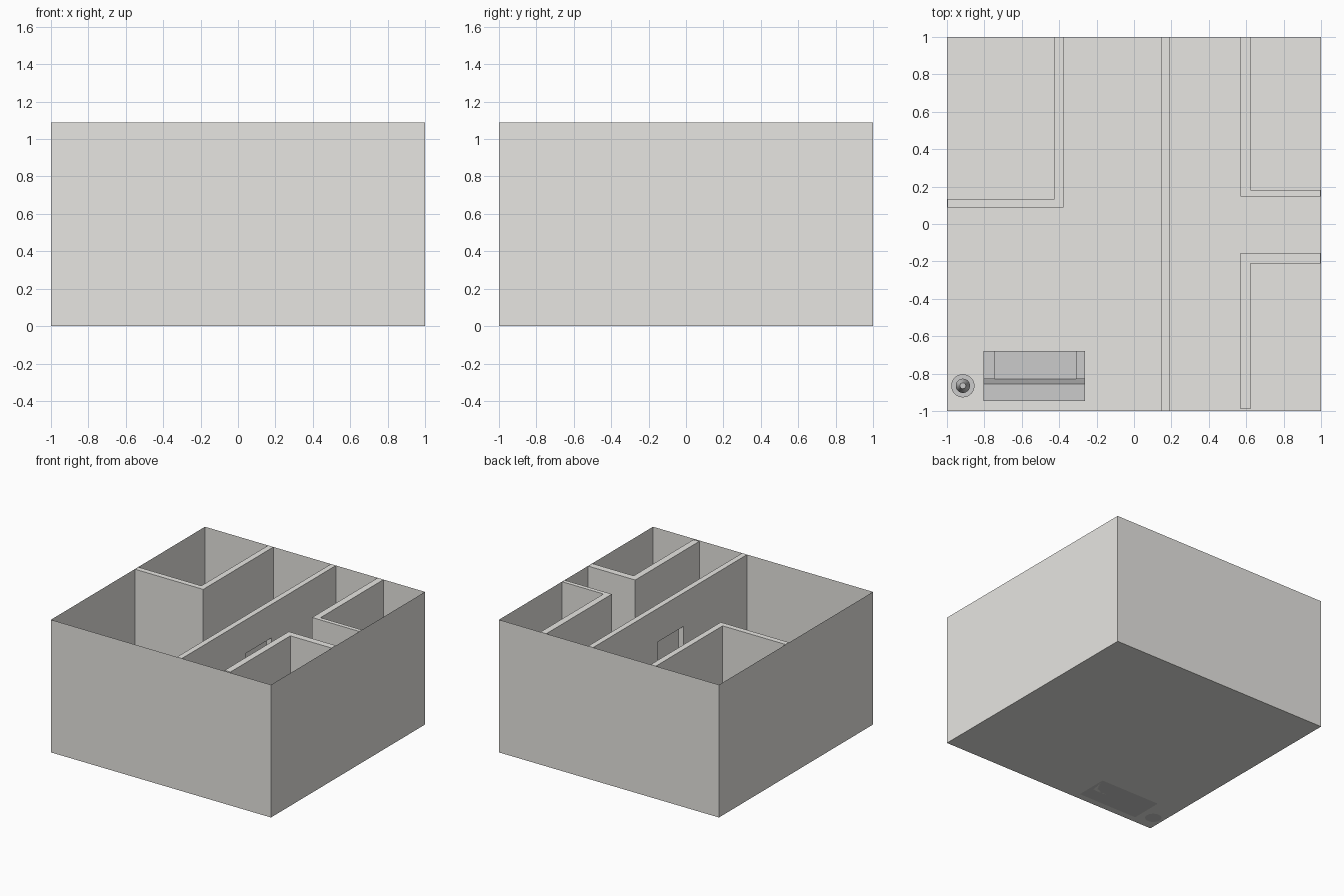
import bpy, bmesh

if "Cube" in bpy.data.objects:
    bpy.data.objects.remove(bpy.data.objects["Cube"])

H = 1.09  # wall height

# Off-white plaster for shell and partitions
plaster = bpy.data.materials.new("plaster")
plaster.diffuse_color = (.8, .79, .76, 1)
plaster.use_nodes = True
plaster.node_tree.nodes["Principled BSDF"].inputs["Base Color"].default_value = plaster.diffuse_color


def finish(name, bm, mat=None):
    bmesh.ops.recalc_face_normals(bm, faces=bm.faces)
    me = bpy.data.meshes.new(name)
    bm.to_mesh(me)
    bm.free()
    if mat:
        me.materials.append(mat)
    ob = bpy.data.objects.new(name, me)
    bpy.context.collection.objects.link(ob)
    return ob


def extrude(name, points, axis_vec, mat=None):
    """Closed prism: a flat polygon swept along a vector."""
    bm = bmesh.new()
    a = [bm.verts.new(p) for p in points]
    b = [bm.verts.new([c + d for c, d in zip(p, axis_vec)]) for p in points]
    bm.faces.new(a)
    bm.faces.new(b)
    for i in range(len(a)):
        bm.faces.new((a[i - 1], a[i], b[i], b[i - 1]))
    return finish(name, bm, mat)


def box(name, x0, x1, y0, y1, z0, z1):
    return extrude(name, [(x0, y0, z0), (x1, y0, z0), (x1, y1, z0), (x0, y1, z0)],
                   (0, 0, z1 - z0))


def floor_wall(name, plan):
    return extrude(name, [(x, y, 0) for x, y in plan], (0, 0, H), plaster)


def lathe(name, r0, r1, z0, z1, x, y):
    """Upright cone or cylinder."""
    bm = bmesh.new()
    ret = bmesh.ops.create_cone(bm, cap_ends=True, segments=32,
                                radius1=r0, radius2=r1, depth=z1 - z0)
    bmesh.ops.translate(bm, verts=ret["verts"], vec=(x, y, (z0 + z1) / 2))
    ob = finish(name, bm)
    bpy.context.view_layer.objects.active = ob
    ob.select_set(True)
    bpy.ops.object.shade_smooth_by_angle()
    ob.select_set(False)
    return ob


# Outer shell: floor and four thin walls, open on top
bm = bmesh.new()
bmesh.ops.create_cube(bm, size=2)
for v in bm.verts:
    v.co.z = H if v.co.z > 0 else 0
top = [f for f in bm.faces if all(v.co.z > 0 for v in f.verts)]
bmesh.ops.delete(bm, geom=top, context='FACES_ONLY')
finish("outer_shell", bm, plaster)

# Corner room partitions
floor_wall("back_left_room_wall", [(-.998, .088), (-.378, .088), (-.378, 1), (-.426, 1),
                                   (-.426, .133), (-.998, .133)])
floor_wall("back_right_room_wall", [(.998, .148), (.57, .148), (.57, 1), (.623, 1),
                                    (.623, .182), (.998, .182)])
floor_wall("front_right_room_wall", [(.998, -.155), (.57, -.155), (.57, -.988),
                                     (.623, -.988), (.623, -.21), (.998, -.21)])

# Dividing wall with a doorway
extrude("dividing_wall", [(.145, y, z) for y, z in
        [(-1, 0), (-.175, 0), (-.175, .815), (.165, .815), (.165, 0), (1, 0), (1, H), (-1, H)]],
        (.045, 0, 0), plaster)

# Sofa: seat, sloped backrest and arms
box("sofa_seat", -.745, -.31, -.83, -.68, 0, .16)
extrude("sofa_backrest", [(-.805, y, z) for y, z in
        [(-.947, 0), (-.83, 0), (-.83, .16), (-.855, .33), (-.947, .33)]], (.543, 0, 0))
for side, x0, x1 in (("left", -.805, -.745), ("right", -.31, -.262)):
    box(f"sofa_arm_{side}", x0, x1, -.83, -.68, 0, .23)

# Floor lamp
lathe("lamp_base", .062, .062, 0, .02, -.915, -.865)
lathe("lamp_pole", .008, .008, .02, .5, -.915, -.865)
lathe("lamp_shade", .038, .016, .48, .6, -.915, -.865)
